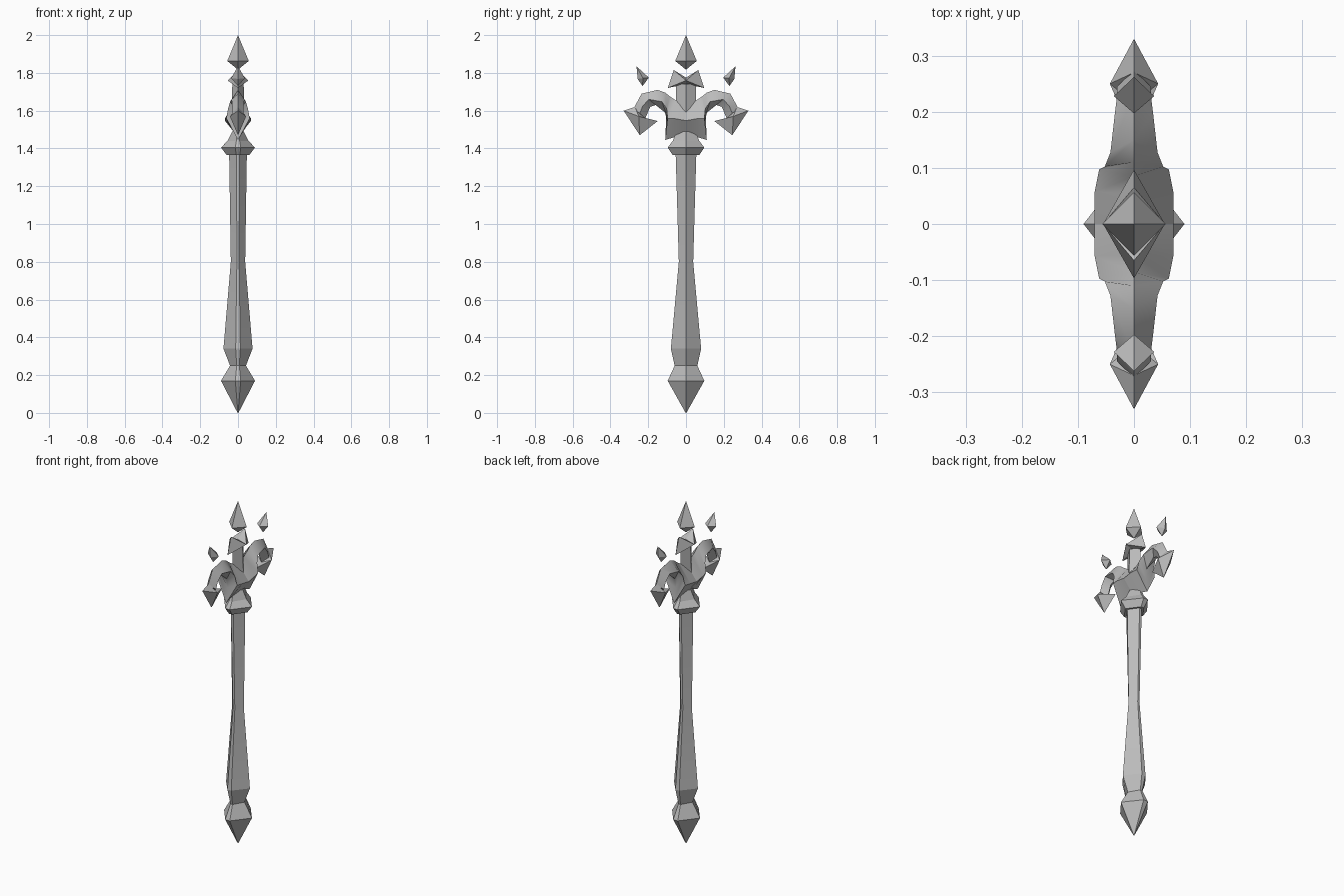
import bpy, bmesh
from mathutils import Vector

cube = bpy.data.objects.get("Cube")
if cube:
    bpy.data.objects.remove(cube, do_unlink=True)

steel = bpy.data.materials.new("grey steel")
steel.use_nodes = True
GREY = (0.5, 0.5, 0.5, 1)
steel.diffuse_color = GREY
steel.node_tree.nodes["Principled BSDF"].inputs["Base Color"].default_value = GREY


def finish(name, bm, smooth=0.0):
    bmesh.ops.remove_doubles(bm, verts=bm.verts, dist=0.0005)
    bmesh.ops.recalc_face_normals(bm, faces=bm.faces)
    mesh = bpy.data.meshes.new(name)
    bm.to_mesh(mesh)
    bm.free()
    mesh.materials.append(steel)
    obj = bpy.data.objects.new(name, mesh)
    bpy.context.collection.objects.link(obj)
    if smooth:
        bpy.ops.object.select_all(action="DESELECT")
        obj.select_set(True)
        bpy.context.view_layer.objects.active = obj
        bpy.ops.object.shade_smooth_by_angle(angle=smooth)
    return obj


def skin(name, rings, smooth=0.0):
    """Join equal-sided rings of points and cap both ends."""
    bm = bmesh.new()
    loops = [[bm.verts.new(p) for p in ring] for ring in rings]
    n = len(loops[0])
    for a, b in zip(loops, loops[1:]):
        for i in range(n):
            j = (i + 1) % n
            bm.faces.new((a[i], a[j], b[j], b[i]))
    bm.faces.new(loops[0])
    bm.faces.new(loops[-1])
    return finish(name, bm, smooth)


def blunt_diamond(rx, ry, z, flat=0.16):
    t = rx * flat
    return [(rx, 0, z), (t, ry, z), (-t, ry, z), (-rx, 0, z), (-t, -ry, z), (t, -ry, z)]


def crystal(name, top, bottom, ring):
    bm = bmesh.new()
    tips = [bm.verts.new(top), bm.verts.new(bottom)]
    belt = [bm.verts.new(p) for p in ring]
    for i, v in enumerate(belt):
        for tip in tips:
            bm.faces.new((v, belt[(i + 1) % len(belt)], tip))
    return finish(name, bm)


def turned(name, profile, smooth=0.0):
    return skin(name, [blunt_diamond(*p) for p in profile], smooth)


# Shaft, pommel and collar: (x radius, y radius, height)
turned("pommel", [(0.002, 0.002, 0), (0.09, 0.097, 0.17), (0.042, 0.06, 0.25),
                  (0.077, 0.08, 0.34)], 0.5)
turned("shaft", [(0.077, 0.08, 0.34), (0.038, 0.038, 0.8), (0.047, 0.055, 1.38)], 0.5)
turned("collar", [(0.06, 0.07, 1.365), (0.09, 0.097, 1.405), (0.055, 0.07, 1.44),
                  (0.03, 0.05, 1.49)])

# Curling arms: upper edge (y, z), lower edge (y, z), half thickness
arm = [((0, 1.635), (0, 1.46), 0.07),
       ((0.055, 1.655), (0.06, 1.46), 0.07),
       ((0.085, 1.675), (0.11, 1.445), 0.062),
       ((0.11, 1.695), (0.095, 1.53), 0.052),
       ((0.15, 1.71), (0.105, 1.585), 0.042),
       ((0.235, 1.69), (0.16, 1.63), 0.034),
       ((0.27, 1.625), (0.19, 1.62), 0.03),
       ((0.275, 1.61), (0.215, 1.56), 0.03)]
for side, word in ((1, "back"), (-1, "front")):
    rings = []
    for (y1, z1), (y2, z2), t in arm:
        ym, zm = (y1 + y2) / 2, (z1 + z2) / 2
        rings.append([(0, side * y1, z1), (t, side * ym, zm),
                      (0, side * y2, z2), (-t, side * ym, zm)])
    skin(word + "_arm", rings, 0.7)

    # Hooked blade on the arm's end
    outline = [(0.33, 1.60), (0.245, 1.47), (0.15, 1.545), (0.215, 1.56), (0.27, 1.62)]
    crystal(word + "_blade", (0.043, side * 0.25, 1.57), (-0.043, side * 0.25, 1.57),
            [(0, side * y, z) for y, z in outline])

    # Floating side crystal
    crystal(word + "_crystal", (0, side * 0.262, 1.835), (0, side * 0.23, 1.73),
            [(0, side * 0.197, 1.775), (0.036, side * 0.228, 1.772),
             (0, side * 0.256, 1.768), (-0.036, side * 0.228, 1.772)])

# Neck and flared crown
skin("neck", [[(x, 0, z), (0, y, z), (-x, 0, z), (0, -y, z)]
              for x, y, z in ((0.035, 0.052, 1.58), (0.03, 0.052, 1.74))])
half = [(0.065, 1.815), (0.097, 1.72), (0.05, 1.73)]
crown = [(0, 1.775)] + half + [(0, 1.74)] + [(-y, z) for y, z in reversed(half)]
crystal("crown", (0.055, 0, 1.76), (-0.055, 0, 1.76), [(0, y, z) for y, z in crown])

# Floating top crystal
crystal("top_crystal", (0, 0, 2), (0, 0, 1.817),
        [(0.057, 0, 1.863), (0, 0.057, 1.863), (-0.057, 0, 1.863), (0, -0.057, 1.863)])
